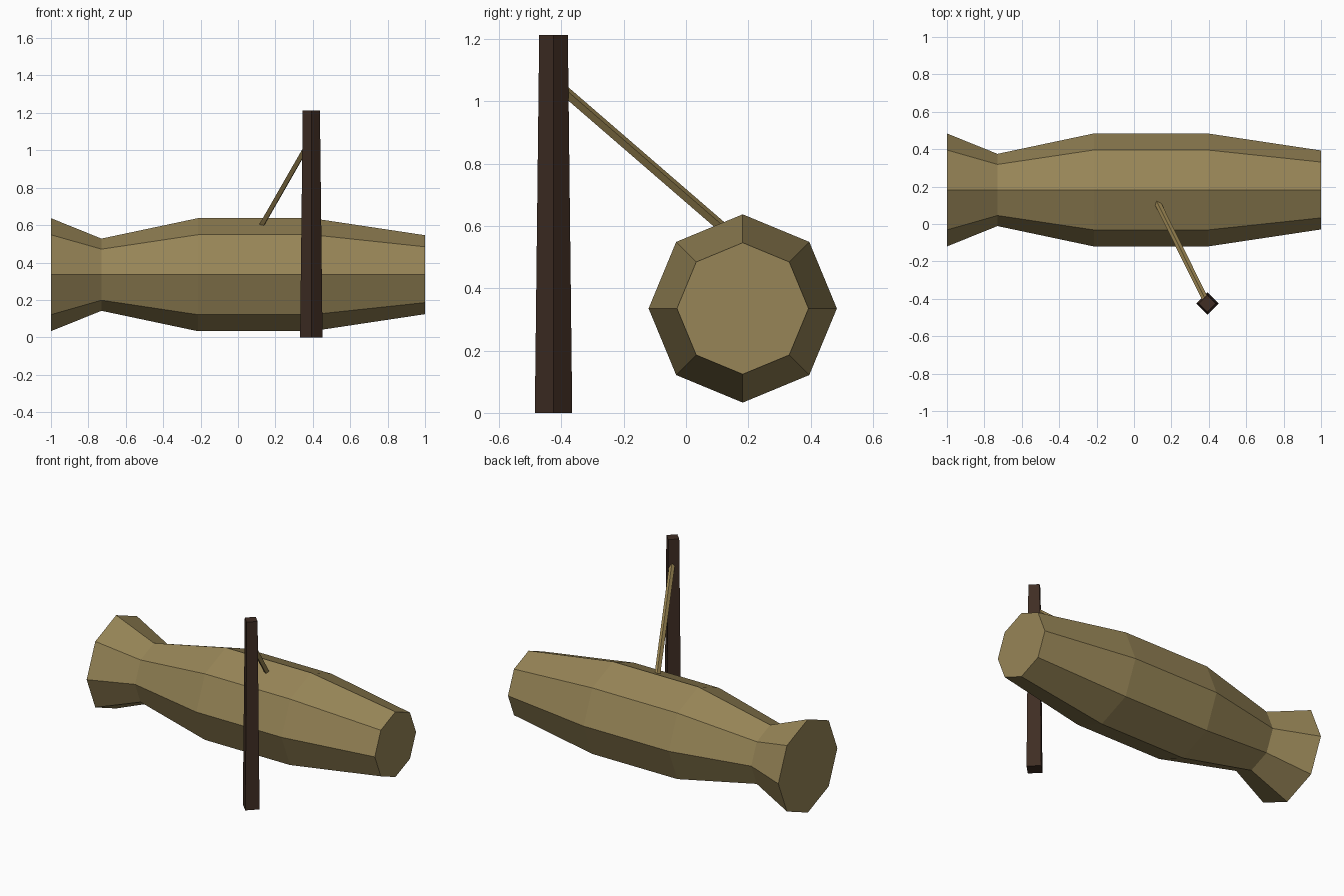
import bpy, bmesh, math
from mathutils import Vector

if "Cube" in bpy.data.objects:
    bpy.data.objects.remove(bpy.data.objects["Cube"])


def material(name, rgb):
    m = bpy.data.materials.new(name)
    m.diffuse_color = (*rgb, 1)
    m.use_nodes = True
    m.node_tree.nodes["Principled BSDF"].inputs["Base Color"].default_value = m.diffuse_color
    return m


def loft(name, rings, sides, mat):
    """Flat-shaded prism through rings of (centre, radius), capped at both ends."""
    axis = (Vector(rings[-1][0]) - Vector(rings[0][0])).normalized()
    ref = Vector((0, 1, 0)) if abs(axis.z) > 0.9 else Vector((0, 0, 1))
    u = (ref - axis * ref.dot(axis)).normalized()
    v = axis.cross(u)
    bm = bmesh.new()
    loops = []
    for centre, radius in rings:
        angles = [2 * math.pi * i / sides for i in range(sides)]
        loops.append([bm.verts.new(Vector(centre) + radius * (u * math.cos(a) + v * math.sin(a)))
                      for a in angles])
    for a, b in zip(loops, loops[1:]):
        for i in range(sides):
            j = (i + 1) % sides
            bm.faces.new((a[i], a[j], b[j], b[i]))
    bm.faces.new(loops[0][::-1])
    bm.faces.new(loops[-1])
    bmesh.ops.recalc_face_normals(bm, faces=bm.faces)
    mesh = bpy.data.meshes.new(name)
    bm.to_mesh(mesh)
    bm.free()
    mesh.materials.append(mat)
    obj = bpy.data.objects.new(name, mesh)
    bpy.context.collection.objects.link(obj)
    return obj


straw = material("straw", (0.31, 0.235, 0.095))
wood = material("dark_wood", (0.05, 0.026, 0.017))
cord = material("cord", (0.36, 0.26, 0.095))

# Eight-sided bundle lying along x, pinched near its flared end
profile = [(-1.0, 0.302), (-0.73, 0.193), (-0.215, 0.302), (0.395, 0.302), (1.0, 0.211)]
loft("bundle", [((x, 0.182, 0.335), r) for x, r in profile], 8, straw)

# Tapered square post, set cornerwise
loft("post", [((0.392, -0.425, 0), 0.06), ((0.392, -0.425, 1.213), 0.046)], 4, wood)

# Taut rope from the post into the bundle
loft("rope", [((0.39, -0.42, 1.06), 0.017), ((0.115, 0.135, 0.58), 0.017)], 4, cord)
